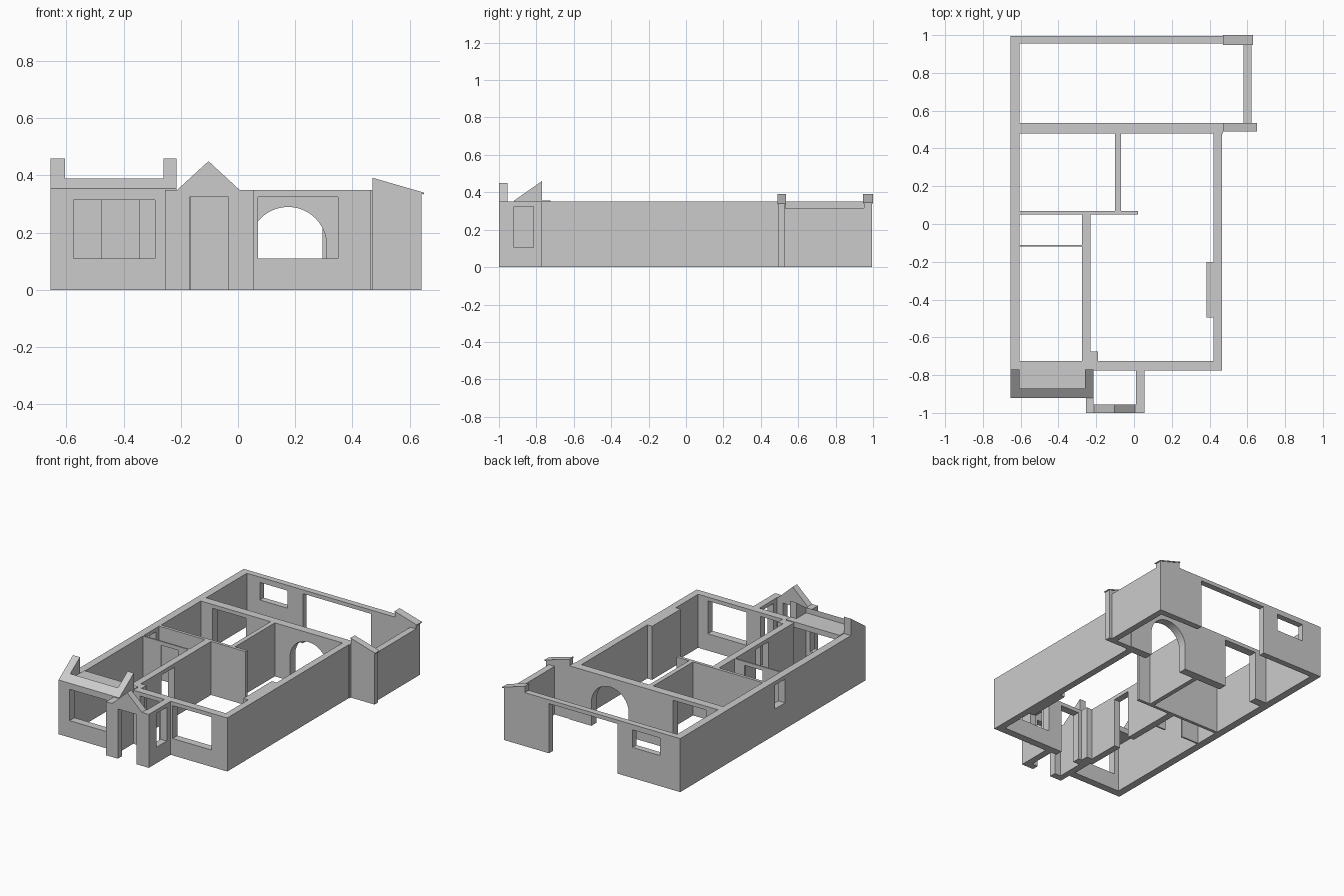
import bpy, bmesh, math

if "Cube" in bpy.data.objects:
    bpy.data.objects.remove(bpy.data.objects["Cube"])

H = 0.35      # wall height
HEAD = 0.325  # top of doors and windows


def prism(name, pts, axis, lo, hi):
    """Extrude a profile: axis 'x' takes (y, z) points, 'y' takes (x, z) points."""
    bm = bmesh.new()
    place = (lambda p, q, t: (t, p, q)) if axis == 'x' else (lambda p, q, t: (p, t, q))
    rings = [[bm.verts.new(place(p, q, t)) for p, q in pts] for t in (lo, hi)]
    n = len(pts)
    bm.faces.new(rings[0])
    bm.faces.new(rings[1])
    for i in range(n):
        j = (i + 1) % n
        bm.faces.new((rings[0][i], rings[0][j], rings[1][j], rings[1][i]))
    bmesh.ops.recalc_face_normals(bm, faces=bm.faces)
    me = bpy.data.meshes.new(name)
    bm.to_mesh(me)
    bm.free()
    ob = bpy.data.objects.new(name, me)
    bpy.context.collection.objects.link(ob)
    return ob


def rect(a, b, z0, z1):
    return [(a, z0), (b, z0), (b, z1), (a, z1)]


def box(name, x0, x1, y0, y1, z0=0, z1=H):
    return prism(name, rect(x0, x1, z0, z1), 'y', y0, y1)


def cut(ob, profiles, axis, lo, hi):
    """Cut openings through a wall, then drop the cutters."""
    for pts in profiles:
        cutter = prism("cutter", pts, axis, lo - 0.02, hi + 0.02)
        cutter.hide_render = True
        mod = ob.modifiers.new("opening", 'BOOLEAN')
        mod.operation = 'DIFFERENCE'
        mod.solver = 'EXACT'
        mod.object = cutter
        bpy.context.view_layer.update()
        dg = bpy.context.evaluated_depsgraph_get()
        me = bpy.data.meshes.new_from_object(ob.evaluated_get(dg))
        ob.modifiers.clear()
        ob.data = me
        bpy.data.objects.remove(cutter)
    return ob


def wall_x(name, x0, x1, y0, y1, openings=(), h=H):
    """Wall running along x, with openings given as (x, z) profiles."""
    return cut(box(name, x0, x1, y0, y1, 0, h), openings, 'y', y0, y1)


def wall_y(name, x0, x1, y0, y1, openings=(), h=H):
    """Wall running along y, with openings given as (y, z) profiles."""
    return cut(box(name, x0, x1, y0, y1, 0, h), openings, 'x', x0, x1)


def door(a, b):
    return rect(a, b, -0.05, HEAD)


# round-headed opening
arch = [(0.04, -0.05), (0.31, -0.05)] + [
    (0.175 + 0.135 * math.cos(math.pi * i / 24), 0.155 + 0.135 * math.sin(math.pi * i / 24))
    for i in range(25)]

# outer walls
wall_y("left_wall", -0.655, -0.605, -0.77, 0.995, [rect(-0.09, 0.015, 0.17, HEAD)])
wall_x("back_wall", -0.605, 0.47, 0.955, 0.995,
       [rect(-0.51, -0.31, 0.2, 0.315), door(-0.2, 0.295)])
wall_y("right_wall", 0.42, 0.465, -0.775, 0.48)
wall_x("front_wall", -0.215, 0.42, -0.775, -0.725,
       [rect(0.07, 0.35, 0.11, HEAD), door(-0.165, -0.03)])
wall_y("back_room_right_wall", 0.58, 0.622, 0.53, 0.955, h=0.315)

# inner walls
wall_x("middle_wall", -0.605, 0.47, 0.48, 0.535, [arch, door(-0.52, -0.28)])
wall_y("hall_wall", -0.275, -0.23, -0.725, 0.05, [door(-0.46, -0.33)])
wall_x("cross_wall", -0.605, 0.02, 0.05, 0.07)
wall_y("bedroom_partition", -0.1, -0.07, 0.07, 0.48)
wall_x("bathroom_partition", -0.605, -0.275, -0.12, -0.11, [door(-0.475, -0.345)])
box("chimney_breast", 0.385, 0.42, -0.495, -0.2)
box("hall_pilaster", -0.23, -0.19, -0.725, -0.675)

# sloping wing walls with thin caps
for side, y0, y1, x_end in (("front", 0.495, 0.53, 0.65), ("back", 0.952, 0.995, 0.63)):
    x_wall = x_end - 0.008
    drop = 0.052 * (x_wall - 0.47) / 0.18
    prism(side + "_wing_wall", [(0.47, 0), (x_wall, 0), (x_wall, 0.386 - drop), (0.47, 0.386)],
          'y', y0, y1)
    d_end = 0.052 * (x_end - 0.47) / 0.18
    prism(side + "_wing_cap", [(0.47, 0.386), (x_end, 0.386 - d_end), (x_end, 0.392 - d_end),
                               (0.47, 0.392)], 'y', y0 - 0.005, y1 + 0.005)

# front bay
wall_x("bay_front_wall", -0.655, -0.215, -0.92, -0.87, [rect(-0.575, -0.29, 0.11, 0.315)], 0.355)
for side, x0, x1 in (("left", -0.655, -0.605), ("right", -0.26, -0.215)):
    box("bay_" + side + "_wall", x0, x1, -0.87, -0.725 if side == "right" else -0.77, 0, 0.355)
    prism("bay_" + side + "_gable", [(-0.92, 0.355), (-0.77, 0.355), (-0.77, 0.46)], 'x', x0, x1)
prism("bay_parapet", [(-0.92, 0.355), (-0.87, 0.355), (-0.87, 0.39)], 'x', -0.605, -0.26)
box("bay_roof_slab", -0.605, -0.26, -0.87, -0.725, 0.32, 0.355)

# porch
porch = prism("porch_front", [(-0.255, 0), (0.055, 0), (0.055, H), (0.005, H), (-0.103, 0.45),
                              (-0.212, H), (-0.255, H)], 'y', -1.0, -0.955)
cut(porch, [door(-0.17, -0.033)], 'y', -1.0, -0.955)
wall_y("porch_right_wall", 0.01, 0.055, -0.955, -0.775, [rect(-0.92, -0.815, 0.105, HEAD)])
box("porch_left_wall", -0.255, -0.215, -0.955, -0.92)
